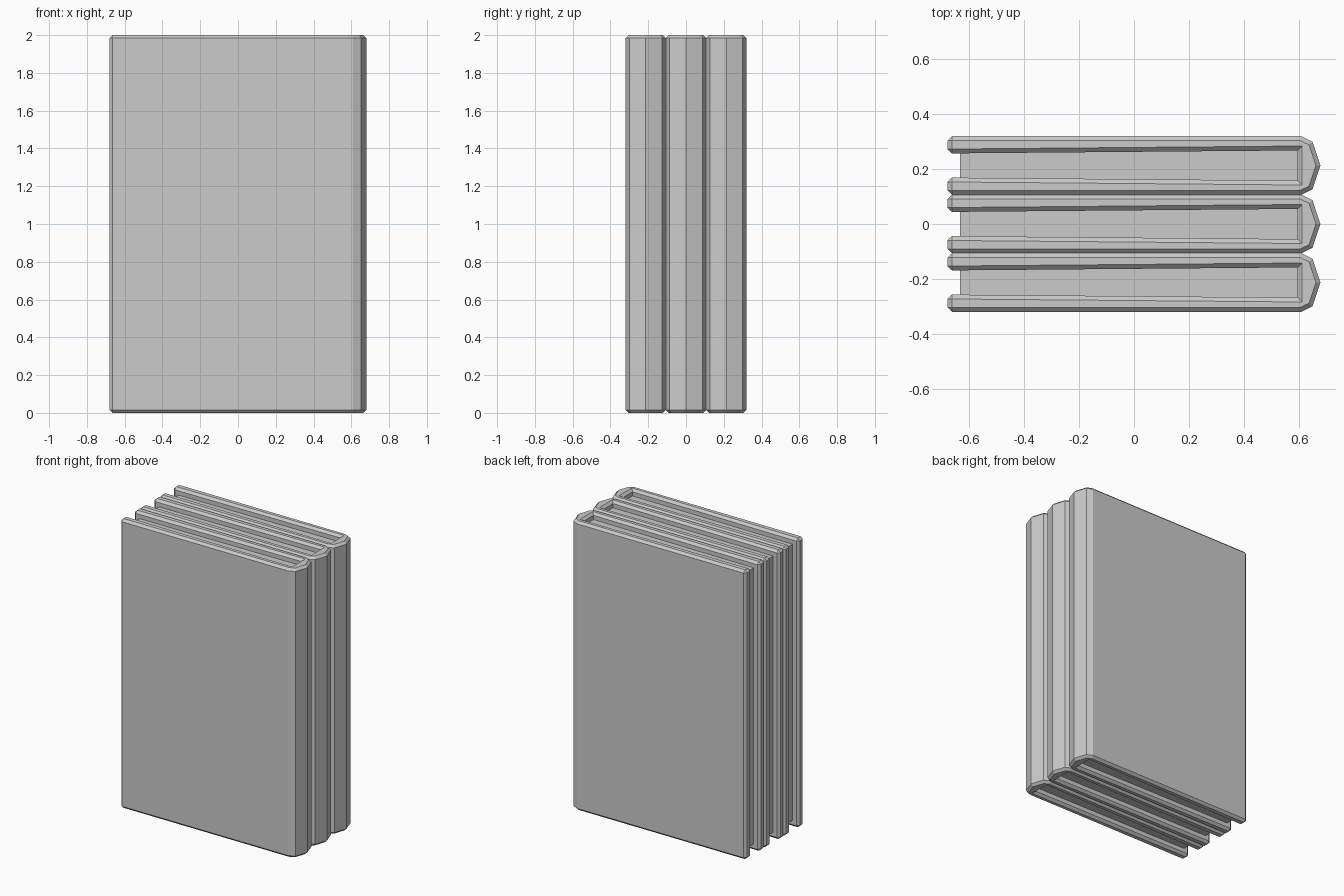
import bpy, bmesh

if "Cube" in bpy.data.objects:
    bpy.data.objects.remove(bpy.data.objects["Cube"])

HEIGHT = 2.0
PITCH = 0.2133
BEVEL = 0.016


def extrude_profile(name, points, z0, z1, y, bevel=0.0, end_x=None):
    """Extrude an xy profile upwards; chamfer the rims and the free end corners."""
    bm = bmesh.new()
    low = [bm.verts.new((px, py, z0)) for px, py in points]
    face = bm.faces.new(low)
    new = bmesh.ops.extrude_face_region(bm, geom=[face])
    for v in new["geom"]:
        if isinstance(v, bmesh.types.BMVert):
            v.co.z = z1
    bmesh.ops.recalc_face_normals(bm, faces=bm.faces)
    if bevel:
        def wanted(e):
            a, b = e.verts
            if abs(a.co.z - b.co.z) < 1e-5:
                return True
            return a.co.x < end_x
        edges = [e for e in bm.edges if wanted(e)]
        bmesh.ops.bevel(bm, geom=edges, offset=bevel, offset_type='OFFSET',
                        segments=1, affect='EDGES', clamp_overlap=True)
    bmesh.ops.recalc_face_normals(bm, faces=bm.faces)
    mesh = bpy.data.meshes.new(name)
    bm.to_mesh(mesh)
    bm.free()
    ob = bpy.data.objects.new(name, mesh)
    ob.location.y = y
    bpy.context.collection.objects.link(ob)
    return ob


def mirrored(half):
    """Complete a half profile by mirroring it across y = 0."""
    return half + [(x, -y) for x, y in reversed(half) if abs(y) > 1e-6]


# Cover: half of the outline, from inner spine wall round the board to the spine tip
half_cover = [(0.597, 0.055), (-0.68, 0.044), (-0.68, 0.1067),
              (0.61, 0.1067), (0.651, 0.087), (0.68, 0.0)]
# Page block, slightly sunk into the boards
half_pages = [(-0.635, 0.049), (0.605, 0.060)]

for i in range(3):
    y = (i - 1) * PITCH
    extrude_profile(f"book_cover_{i + 1}", mirrored(half_cover), 0.0, HEIGHT, y,
                    BEVEL, end_x=-0.6)
    extrude_profile(f"book_pages_{i + 1}", mirrored(half_pages), 0.045, HEIGHT - 0.045, y)
